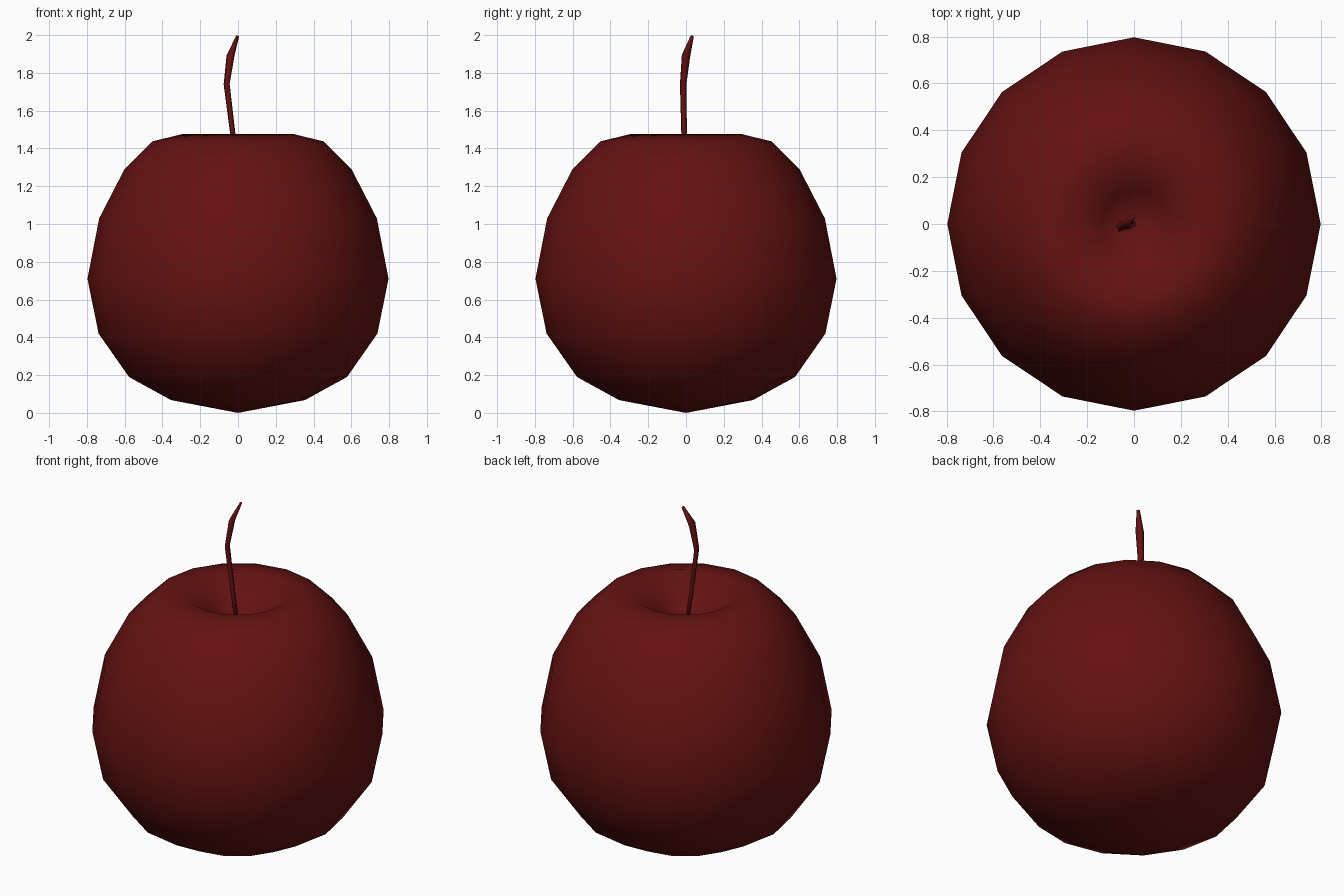
import bpy, bmesh, math
from mathutils import Vector

if "Cube" in bpy.data.objects:
    bpy.data.objects.remove(bpy.data.objects["Cube"])

red = bpy.data.materials.new("dark red")
red.diffuse_color = (0.13, 0.006, 0.006, 1)
red.use_nodes = True
red.node_tree.nodes["Principled BSDF"].inputs["Base Color"].default_value = red.diffuse_color


def finish(name, bm):
    bmesh.ops.recalc_face_normals(bm, faces=bm.faces)
    mesh = bpy.data.meshes.new(name)
    for f in bm.faces:
        f.smooth = True
    bm.to_mesh(mesh)
    bm.free()
    mesh.materials.append(red)
    obj = bpy.data.objects.new(name, mesh)
    bpy.context.collection.objects.link(obj)
    return obj


def bridge(bm, rings):
    # join successive rings; a one-vertex ring is a pole
    for a, b in zip(rings, rings[1:]):
        n = max(len(a), len(b))
        for i in range(n):
            j = (i + 1) % n
            if len(a) == 1:
                bm.faces.new((a[0], b[j], b[i]))
            elif len(b) == 1:
                bm.faces.new((a[i], a[j], b[0]))
            else:
                bm.faces.new((a[i], a[j], b[j], b[i]))


# Fruit body: 16-sided lathe with a dimple on top
profile = [(0, 0), (0.355, 0.068), (0.577, 0.19), (0.738, 0.42), (0.797, 0.71),
           (0.735, 1.03), (0.6, 1.292), (0.455, 1.437), (0.295, 1.476),
           (0.14, 1.37), (0, 1.27)]
bm = bmesh.new()
rings = []
for r, z in profile:
    n = 16 if r else 1
    rings.append([bm.verts.new((r * math.cos(math.tau * i / n),
                                r * math.sin(math.tau * i / n), z)) for i in range(n)])
bridge(bm, rings)
finish("fruit_body", bm)

# Stem: thin four-sided tube along a bent path, narrowing at the tip
path = [(0.0, 0.0, 1.25, 0.013), (-0.028, -0.01, 1.48, 0.014),
        (-0.06, -0.015, 1.74, 0.016), (-0.04, 0.0, 1.89, 0.021),
        (-0.002, 0.033, 1.995, 0.008)]
bm = bmesh.new()
rings = []
pts = [Vector(p[:3]) for p in path]
for k, p in enumerate(path):
    d = (pts[min(k + 1, len(pts) - 1)] - pts[max(k - 1, 0)]).normalized()
    side = Vector((-0.4, 0.9, 0)).cross(d).normalized()
    other = d.cross(side)
    ring = []
    for i in range(4):
        a = math.tau * (i + 0.5) / 4
        ring.append(bm.verts.new(pts[k] + p[3] * (side * math.cos(a) + other * 1.2 * math.sin(a))))
    rings.append(ring)
bridge(bm, rings)
bm.faces.new(rings[0])
bm.faces.new(rings[-1])
finish("stem", bm)
